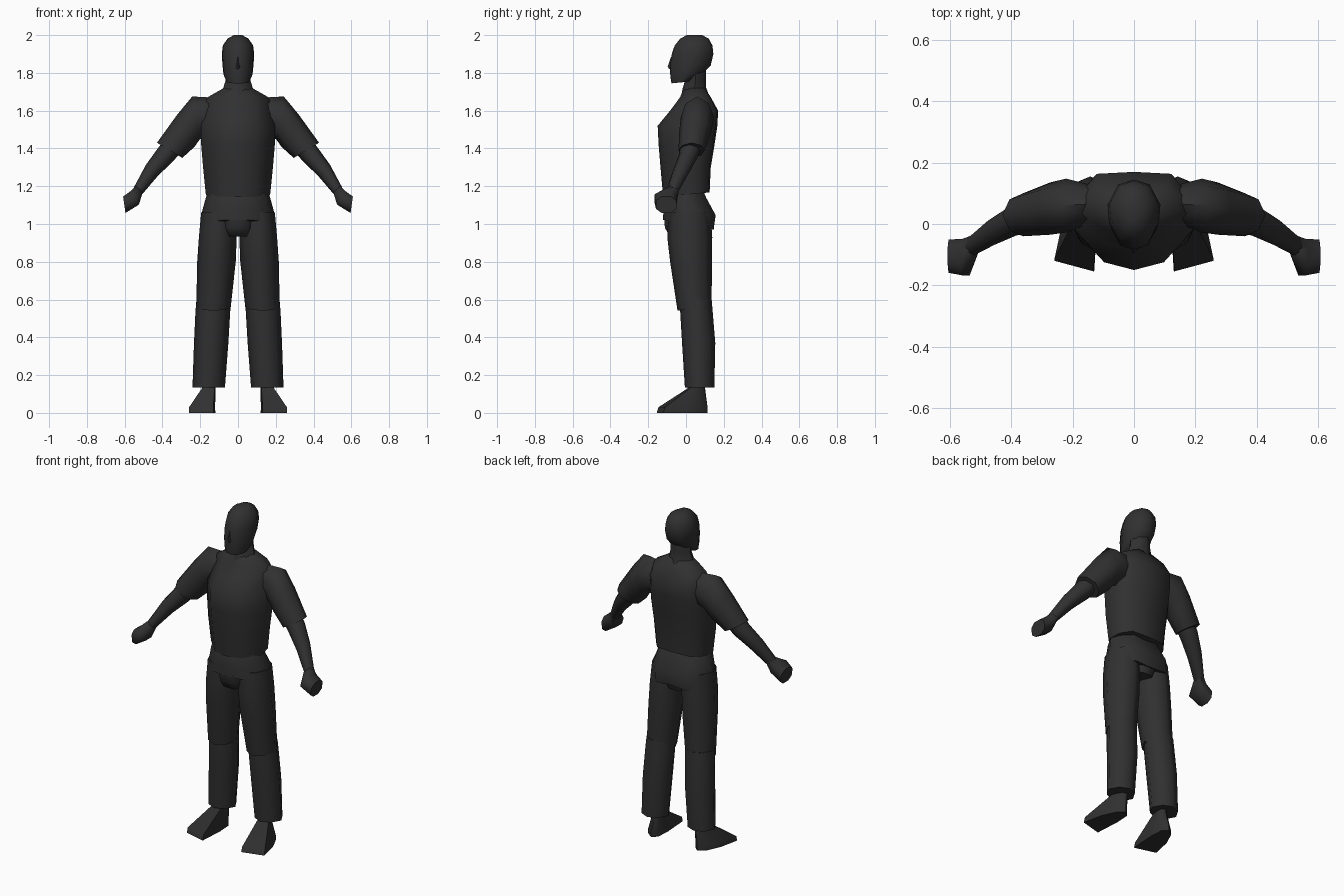
import bpy, bmesh, math

mat = bpy.data.materials.new("charcoal")
mat.diffuse_color = (0.03, 0.03, 0.03, 1)


def symmetric(half):
    """Full outline from points running front to back on the +x side."""
    return half + [(-x, y) for x, y in reversed(half) if x > 0]


OCT = symmetric([(0.5, -1), (1, -0.45), (1, 0.45), (0.5, 1)])
LEG = symmetric([(0, -1), (0.64, -0.7), (1, 0), (0.64, 0.7), (0, 1)])
ARM = symmetric([(0, -1), (0.66, -0.72), (1, 0), (0.66, 0.72), (0, 1)])
HIPS = symmetric([(0, -1), (0.45, -0.9), (0.83, -0.5), (1, 0), (0.83, 0.5), (0.5, 0.95), (0, 0.88)])
CHEST = symmetric([(0, -1), (0.5, -0.84), (1, -0.15), (0.92, 0.5), (0.65, 0.95), (0, 1)])
HEAD = symmetric([(0, -1), (0.55, -0.85), (0.95, -0.25), (1, 0.25), (0.6, 0.85), (0, 1)])
FOOT = [(1, -0.74), (-0.86, -1), (-1, 0.15), (-0.93, 0.8), (-0.5, 1), (0.1, 0.75), (0.64, 0.15)]


def loft(name, section, rings, side=1):
    """Skin rings of (x, y, z, rx, ry, roll about y in degrees, slope along y)."""
    bm = bmesh.new()
    loops = []
    for ring in rings:
        x, y, z, rx, ry, roll, slope = (list(ring) + [0, 0])[:7]
        c, s = math.cos(math.radians(roll)), math.sin(math.radians(roll))
        loops.append([bm.verts.new((side * (x + rx * u * c), y + ry * v,
                                    z + rx * u * s + slope * ry * v)) for u, v in section])
    n = len(section)
    for a, b in zip(loops, loops[1:]):
        for i in range(n):
            j = (i + 1) % n
            bm.faces.new((a[i], a[j], b[j], b[i]))
    bm.faces.new(loops[0])
    bm.faces.new(loops[-1])
    bmesh.ops.recalc_face_normals(bm, faces=bm.faces)
    me = bpy.data.meshes.new(name)
    bm.to_mesh(me)
    bm.free()
    me.materials.append(mat)
    me.polygons.foreach_set("use_smooth", [True] * len(me.polygons))
    me.set_sharp_from_angle(angle=math.radians(62))
    bpy.context.collection.objects.link(bpy.data.objects.new(name, me))


# head, nose and neck
loft("head", HEAD, [
    (0, -0.022, 1.75, 0.06, 0.055, 0, 0.1), (0, 0.005, 1.79, 0.077, 0.088, 0, 0.1),
    (0, 0.023, 1.84, 0.082, 0.108), (0, 0.035, 1.90, 0.086, 0.11),
    (0, 0.04, 1.945, 0.08, 0.1), (0, 0.045, 1.982, 0.055, 0.075),
    (0, 0.045, 2.0, 0.022, 0.04)])
loft("nose", [(0, -1), (1, 1), (-1, 1)], [
    (0, -0.08, 1.82, 0.016, 0.008), (0, -0.085, 1.832, 0.016, 0.012),
    (0, -0.07, 1.885, 0.008, 0.01)])
loft("neck", LEG, [(0, 0.05, 1.66, 0.1, 0.08), (0, 0.045, 1.72, 0.078, 0.062),
                   (0, 0.05, 1.76, 0.066, 0.055), (0, 0.05, 1.82, 0.064, 0.055)])

# shirt body
loft("torso", CHEST, [
    (0, 0.002, 1.155, 0.17, 0.123, 0, 0.1), (0, -0.002, 1.3, 0.185, 0.133),
    (0, 0.003, 1.42, 0.195, 0.148), (0, 0.008, 1.52, 0.195, 0.158),
    (0, 0.043, 1.6, 0.185, 0.127), (0, 0.05, 1.67, 0.163, 0.082),
    (0, 0.045, 1.72, 0.075, 0.055)])

# hips and crotch
loft("pelvis", HIPS, [
    (0, 0.0, 1.19, 0.155, 0.09), (0, 0.0, 1.14, 0.17, 0.112),
    (0, 0.022, 1.06, 0.192, 0.142, 0, -0.1), (0, 0.016, 0.995, 0.2, 0.137, 0, -0.2)])
loft("crotch", OCT, [
    (0, 0.01, 1.03, 0.09, 0.125), (0, 0.01, 0.98, 0.085, 0.122),
    (0, 0.015, 0.935, 0.07, 0.1)])

for label, side in (("left", 1), ("right", -1)):
    # trouser legs
    loft(label + "_thigh", LEG, [
        (0.1, 0.018, 1.06, 0.095, 0.112), (0.107, 0.02, 0.93, 0.1, 0.119),
        (0.114, 0.027, 0.8, 0.102, 0.111), (0.13, 0.045, 0.555, 0.091, 0.09, 0, 0.15)], side)
    loft(label + "_shin", LEG, [
        (0.13, 0.053, 0.6, 0.09, 0.083), (0.133, 0.055, 0.54, 0.092, 0.086),
        (0.142, 0.067, 0.37, 0.091, 0.088), (0.155, 0.072, 0.135, 0.086, 0.078)], side)
    # shoe
    loft(label + "_foot", FOOT, [
        (0.19, -0.02, 0, 0.07, 0.135), (0.19, -0.016, 0.03, 0.069, 0.13),
        (0.155, 0.055, 0.13, 0.036, 0.046), (0.155, 0.055, 0.2, 0.034, 0.042)], side)
    # sleeve, forearm and fist
    loft(label + "_sleeve", ARM, [
        (0.15, 0.065, 1.57, 0.1, 0.065, 90), (0.222, 0.06, 1.562, 0.115, 0.088, 80),
        (0.275, 0.05, 1.495, 0.097, 0.085, 62), (0.362, 0.03, 1.39, 0.078, 0.07, 31)], side)
    loft(label + "_forearm", ARM, [
        (0.345, 0.025, 1.415, 0.055, 0.054, 35), (0.385, 0.015, 1.365, 0.053, 0.053, 40),
        (0.455, -0.022, 1.285, 0.043, 0.046, 42), (0.53, -0.072, 1.175, 0.029, 0.034, 45)], side)
    loft(label + "_hand", OCT, [
        (0.522, -0.07, 1.185, 0.025, 0.032, 45), (0.547, -0.108, 1.138, 0.042, 0.06, 58),
        (0.602, -0.105, 1.102, 0.044, 0.054, 82)], side)
